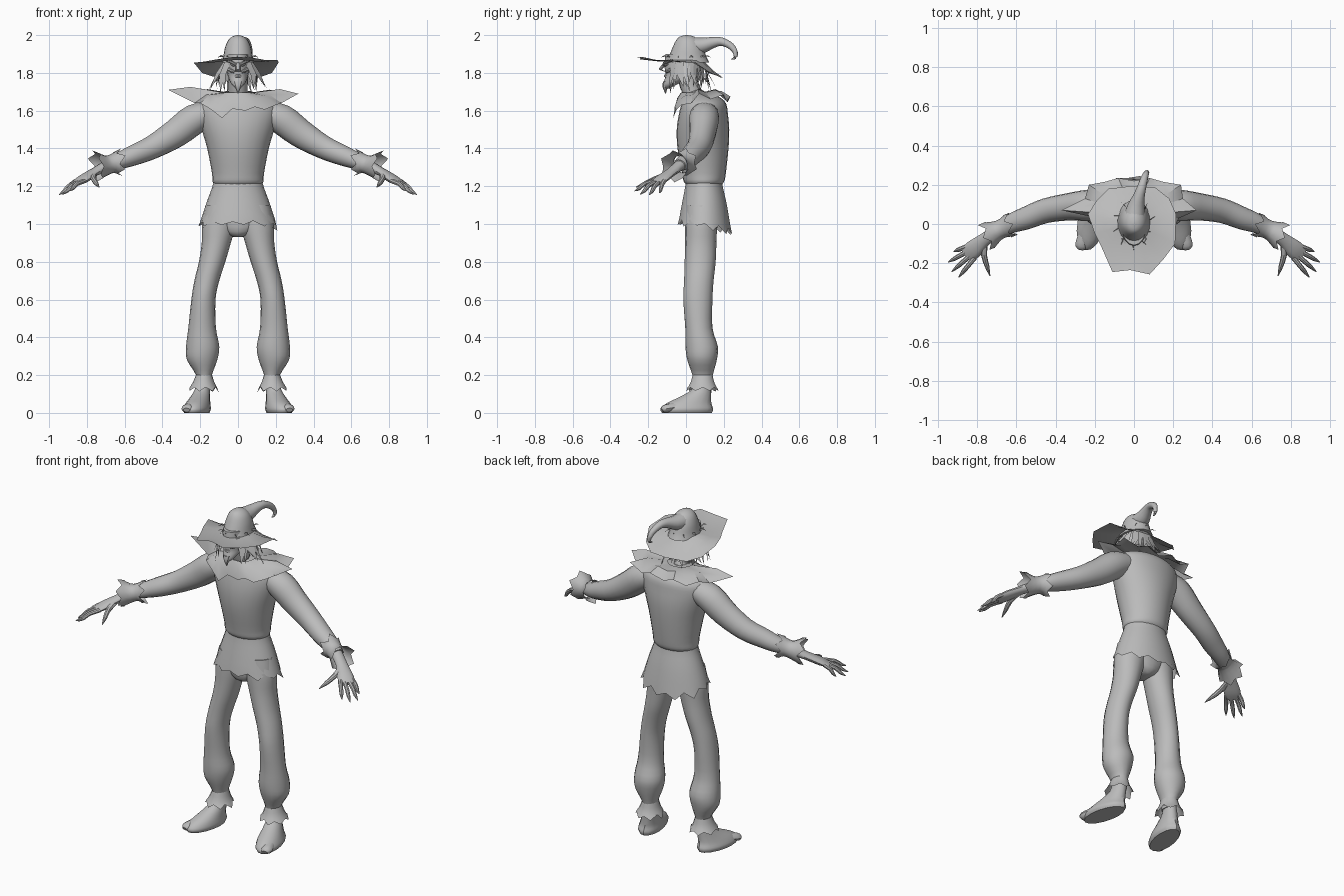
import bpy, bmesh, math, random
from mathutils import Vector as V

random.seed(4)
grey = bpy.data.materials.new("plain_grey")
grey.diffuse_color = (0.5, 0.5, 0.5, 1)


def make(name, verts, faces, mirror=False):
    me = bpy.data.meshes.new(name)
    me.from_pydata([tuple(v) for v in verts], [], faces)
    bm = bmesh.new()
    bm.from_mesh(me)
    bmesh.ops.recalc_face_normals(bm, faces=bm.faces)
    bm.to_mesh(me)
    bm.free()
    me.materials.append(grey)
    ob = bpy.data.objects.new(name, me)
    bpy.context.collection.objects.link(ob)
    if mirror:
        ob.modifiers.new("mirror", 'MIRROR').use_mirror_merge = False
    return ob


def smooth(rows, k=3):
    # Catmull-Rom resampling of (x, y, z, a, b) rows
    out = []
    for i in range(len(rows) - 1):
        p = [rows[max(0, min(len(rows) - 1, i + d))] for d in (-1, 0, 1, 2)]
        for s in range(k):
            t = s / k
            out.append([0.5 * (2 * b + (c - a) * t + (2 * a - 5 * b + 4 * c - d) * t * t
                               + (3 * b - a - 3 * c + d) * t ** 3) for a, b, c, d in zip(*p)])
    return out + [list(rows[-1])]


def skin(name, rows, n=16, flat=False, mirror=False, k=3, jag=None, caps=True, yaw=0):
    # ellipses (a, b) along a path; flat = level rings; jag = (ends, amount) for torn ends
    rows = smooth(rows, k)
    verts, faces = [], []
    for i, (x, y, z, a, b) in enumerate(rows):
        t = (V(rows[min(i + 1, len(rows) - 1)][:3]) - V(rows[max(i - 1, 0)][:3])).normalized()
        if flat:
            u, w = V((math.cos(yaw), math.sin(yaw), 0)), V((-math.sin(yaw), math.cos(yaw), 0))
        else:
            u = t.cross(V((0, 0, 1)) if abs(t.z) < 0.9 else V((1, 0, 0))).normalized()
            w = u.cross(t)
        end = -1 if i == 0 else (1 if i == len(rows) - 1 else 0)
        for j in range(n):
            q = 2 * math.pi * j / n
            p = u * max(a, .001) * math.cos(q) + w * max(b, .001) * math.sin(q)
            if jag and end and end in jag[0]:
                d = jag[1] * (1 if j % 2 else -1) * random.uniform(0.3, 1)
                p = p * (1 + d * 4) + t * end * d
            verts.append(V((x, y, z)) + p)
    for i in range(len(rows) - 1):
        for j in range(n):
            m = (j + 1) % n
            faces.append((i * n + j, i * n + m, i * n + n + m, i * n + n + j))
    if caps:
        faces += [tuple(range(n)), tuple(range(len(verts) - n, len(verts)))]
    return make(name, verts, faces, mirror)


def sheet(name, outer, centre, r, mid, zmid):
    # torn ring of cloth from a round opening out to the listed points
    c, n = V(centre), len(outer)
    rings = [[], [], []]
    for o in map(V, outer):
        d = V((o.x - c.x, o.y - c.y, 0)).normalized() * r + c
        m = d.lerp(o, mid)
        m.z = m.z + zmid
        for ring, p in zip(rings, (d, m, o)):
            ring.append(p)
    faces = [(k * n + j, k * n + (j + 1) % n, k * n + n + (j + 1) % n, k * n + n + j)
             for k in (0, 1) for j in range(n)]
    return make(name, sum(rings, []), faces)


# Trousers, ankle ruffles and feet
skin("trouser_legs", [(.085, .085, 1.1, .085, .085), (.1, .08, 1.0, .09, .085),
     (.115, .078, .9, .077, .083), (.137, .075, .8, .07, .082), (.165, .068, .7, .066, .078),
     (.183, .063, .6, .064, .077), (.19, .068, .45, .073, .072), (.187, .083, .35, .088, .086),
     (.19, .085, .28, .08, .078), (.18, .088, .2, .042, .054), (.18, .088, .14, .038, .045)],
     flat=True, mirror=True)
skin("ankle_ruffles", [(.18, .088, .2, .043, .054), (.182, .087, .16, .058, .065),
     (.184, .087, .125, .078, .084)], n=14, flat=True, mirror=True, jag=((1,), .022), caps=False)
skin("feet", [(.218, .005, 0, .062, .135), (.218, .005, .02, .07, .142), (.212, .015, .05, .062, .122),
     (.2, .05, .085, .05, .085), (.188, .083, .125, .04, .052), (.18, .09, .18, .035, .042)],
     flat=True, mirror=True, yaw=math.radians(12))
skin("toe_tips", [(.255, -.06, .03, .03, .025), (.268, -.11, .022, .033, .022),
     (.272, -.128, .015, .018, .012)], n=10, mirror=True)
skin("hips", [(0, .09, 1.2, .12, .085), (0, .085, 1.05, .15, .09), (0, .08, .96, .09, .08),
     (0, .08, .93, .02, .05)], flat=True)

# Tunic skirt with a hem that drops toward the back
skirt = skin("tunic_skirt", [(0, .095, 1.25, .125, .095), (0, .095, 1.2, .135, .1),
     (0, .098, 1.1, .172, .122), (0, .1, 1.0, .205, .142)], n=22, flat=True,
     jag=((1,), .016), caps=False)
for v in skirt.data.vertices:
    drop = max(0, (1.15 - v.co.z) / .15)
    v.co.z -= drop * (.28 * (v.co.y - .08) * (1 if v.co.y > .08 else .05))

# Vest
skin("vest", [(0, .095, 1.205, .12, .09), (0, .095, 1.225, .135, .107), (0, .095, 1.27, .138, .116),
     (0, .09, 1.4, .163, .135), (0, .09, 1.5, .192, .139), (0, .092, 1.58, .212, .13),
     (0, .095, 1.635, .2, .118), (0, .09, 1.67, .14, .09), (0, .06, 1.69, .07, .06)],
     n=24, flat=True)

# Ragged collar, front point first, counter-clockwise from above
sheet("ragged_collar", [(-.085, -.068, 1.56), (-.03, -.06, 1.61), (.04, -.062, 1.6), (.09, -.06, 1.62),
      (.14, -.05, 1.605), (.2, -.025, 1.63), (.23, .03, 1.64), (.32, .07, 1.69), (.25, .13, 1.66),
      (.24, .2, 1.685), (.15, .215, 1.65), (.08, .235, 1.675), (0, .22, 1.645), (-.08, .235, 1.675),
      (-.15, .215, 1.65), (-.23, .2, 1.69), (-.25, .13, 1.66), (-.37, .07, 1.71), (-.23, .04, 1.64),
      (-.2, -.025, 1.64), (-.14, -.05, 1.605)], (0, .045, 1.695), .075, .6, .022)

# Arms, torn cuffs, hands
skin("arms", [(.14, .1, 1.59, .07, .06), (.23, .095, 1.555, .08, .08), (.33, .088, 1.48, .07, .076),
     (.45, .068, 1.408, .063, .063), (.55, .03, 1.365, .058, .055), (.62, .005, 1.338, .05, .046),
     (.7, -.035, 1.31, .036, .032)], mirror=True)
skin("torn_cuffs", [(.63, -.005, 1.325, .065, .068), (.665, -.02, 1.32, .05, .05),
     (.7, -.035, 1.31, .052, .054), (.75, -.06, 1.305, .075, .08)], n=12, k=2, mirror=True,
     jag=((-1, 1), .025), caps=False)
skin("palms", [(.68, -.025, 1.317, .034, .03), (.76, -.078, 1.275, .034, .022),
     (.82, -.13, 1.238, .047, .021), (.855, -.16, 1.217, .042, .012)], n=12, mirror=True)
tips = [(.895, -.272, 1.175), (.93, -.243, 1.157), (.948, -.195, 1.155), (.92, -.14, 1.165)]
for i, tip in enumerate(tips):
    s = -.035 + i * .0235
    a, b = V((.835 + .6 * s, -.145 + .8 * s, 1.228)), V(tip)
    m = a.lerp(b, .5) + V((0, 0, .01))
    skin("finger_%d" % (i + 1), [(*a, .013, .013), (*m, .012, .012), (*a.lerp(b, .75), .01, .01),
         (*b, .002, .002)], n=8, k=2, mirror=True)
skin("thumbs", [(.765, -.09, 1.265, .02, .016), (.765, -.16, 1.24, .015, .014),
     (.75, -.215, 1.215, .012, .012), (.735, -.265, 1.195, .002, .002)], n=8, k=2, mirror=True)

# Head, neck and face
skin("neck", [(0, .07, 1.62, .06, .06), (0, .03, 1.7, .05, .05), (0, .0, 1.8, .05, .05)])
skin("head", [(0, -.1, 1.718, .01, .012), (0, -.088, 1.735, .03, .033), (0, -.06, 1.76, .045, .055),
     (0, -.025, 1.79, .055, .083), (0, -.012, 1.84, .064, .102), (0, -.008, 1.9, .064, .1)], flat=True)
skin("nose", [(0, -.1, 1.86, .009, .008), (0, -.122, 1.835, .013, .012), (0, -.135, 1.818, .012, .008),
     (0, -.11, 1.808, .016, .006)], n=8, flat=True)
skin("brows", [(.008, -.118, 1.842, .008, .007), (.035, -.108, 1.856, .01, .008),
     (.06, -.07, 1.866, .006, .006)], n=8, mirror=True)
skin("eyes", [(.018, -.112, 1.838, .003, .003), (.028, -.107, 1.841, .007, .006),
     (.04, -.095, 1.846, .003, .003)], n=8, mirror=True)
skin("cheekbones", [(.02, -.104, 1.805, .008, .008), (.042, -.085, 1.815, .012, .01),
     (.062, -.03, 1.835, .008, .008)], n=8, mirror=True)
skin("lips", [(-.026, -.093, 1.779, .003, .004), (0, -.11, 1.784, .007, .008),
     (.026, -.093, 1.779, .003, .004)], n=8)
skin("beard", [(0, -.1, 1.755, .026, .022), (0, -.11, 1.725, .016, .014),
     (0, -.108, 1.692, .002, .002)], n=8, flat=True)


def strands(name, specs):
    # flat tapering locks: (root, middle, tip, half width)
    verts, faces = [], []
    for a, m, t, w in specs:
        side = (t - a).cross(V((a.x, a.y, 0))).normalized() * w
        i = len(verts)
        verts += [a - side, a + side, m + side, m - side, t]
        faces += [(i, i + 1, i + 2, i + 3), (i + 3, i + 2, i + 4)]
    make(name, verts, faces)


def around(q, rx, ry, z):
    return V((rx * math.cos(q), ry * math.sin(q), z))


# Straggly hair on the sides and back of the head
locks = []
for i in range(34):
    q = math.radians(-42 + 264 * i / 33)
    r = random.uniform(.1, .165)
    locks.append((around(q, .068, .1, 1.86), around(q + random.uniform(-.1, .1), .07 + r * .3, .105 + r * .1, 1.79),
                  around(q + random.uniform(-.25, .25), r, r, random.uniform(1.68, 1.74)),
                  random.uniform(.01, .02)))
strands("hair", locks)

# Hat: brim, crown, curled point and straw bits
sheet("hat_brim", [(-.11, -.245, 1.872), (-.02, -.235, 1.885), (.08, -.257, 1.88), (.15, -.18, 1.867),
      (.21, -.1, 1.867), (.215, .05, 1.855), (.18, .13, 1.8), (.11, .185, 1.775), (0, .195, 1.775),
      (-.13, .18, 1.78), (-.19, .12, 1.8), (-.235, .05, 1.855), (-.2, -.05, 1.857),
      (-.165, -.12, 1.862)], (0, .005, 1.868), .085, .5, -.008)
skin("hat_crown", [(0, .008, 1.855, .085, .115), (0, .008, 1.885, .078, .1), (0, .01, 1.93, .07, .083),
     (0, .008, 1.97, .054, .062), (0, .005, 1.992, .03, .038), (0, .005, 2.0, .004, .005)],
     n=20, flat=True)
skin("hat_curl", [(0, .02, 1.94, .055, .05), (.01, .085, 1.945, .045, .042), (.025, .14, 1.96, .03, .03),
     (.04, .19, 1.965, .023, .022), (.055, .24, 1.94, .018, .018), (.065, .262, 1.905, .013, .013),
     (.065, .258, 1.88, .009, .009), (.06, .24, 1.872, .002, .002)], n=12)
strands("hat_straws", [(around(q, .08, .1, 1.885), around(q + .05, .095, .115, 1.89),
        around(q + .1, .115, .135, 1.88), .004) for q in [i * .63 + .2 for i in range(10)]])

# Smooth shading with sharp creases kept
bpy.ops.object.select_all(action='SELECT')
bpy.context.view_layer.objects.active = bpy.data.objects["vest"]
bpy.ops.object.shade_smooth_by_angle(angle=math.radians(40))
